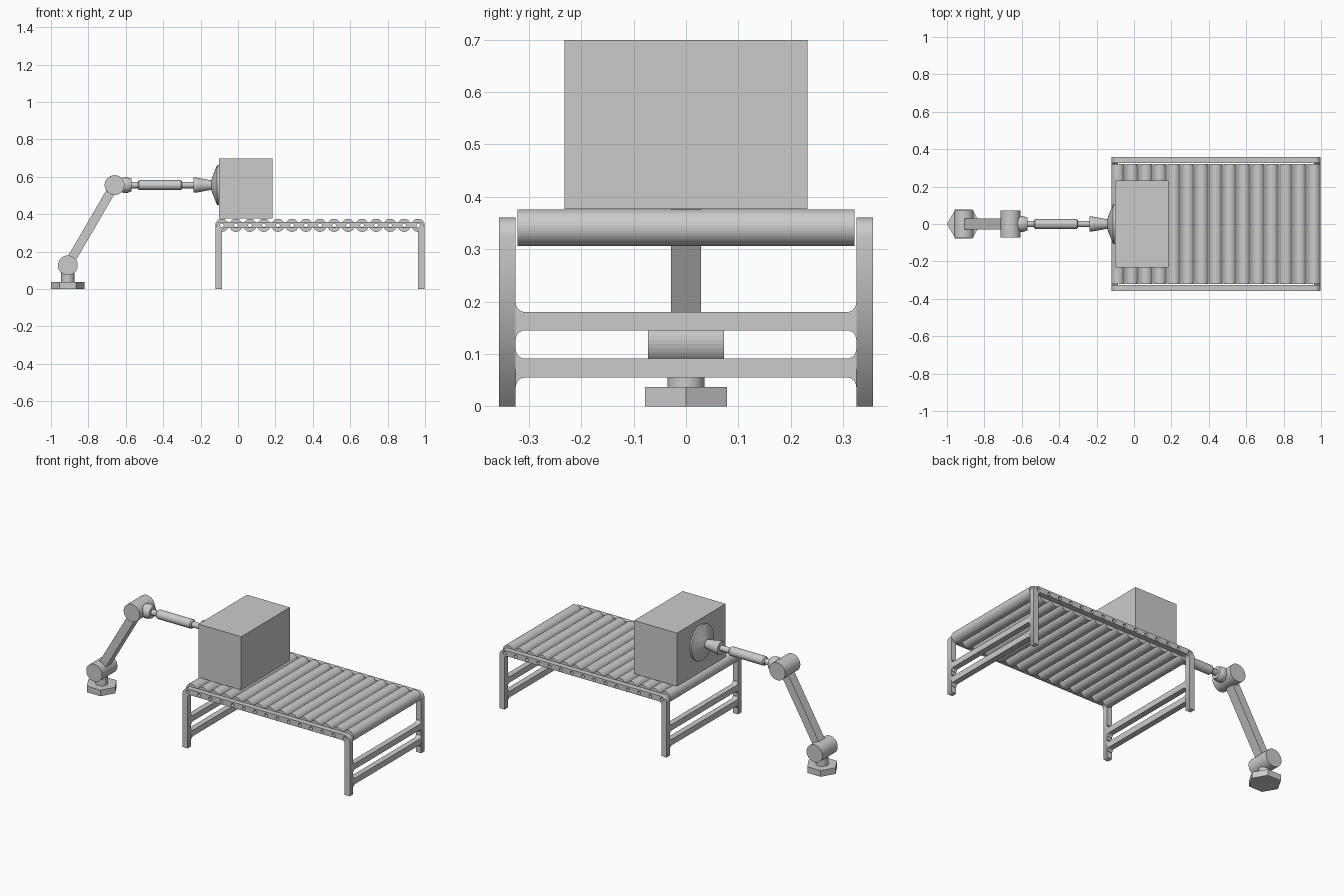
import bpy, bmesh, math
from mathutils import Matrix, Vector

if "Cube" in bpy.data.objects:
    bpy.data.objects.remove(bpy.data.objects["Cube"])

ALONG = {
    'X': Matrix.Rotation(math.pi / 2, 4, 'Y'),
    'Y': Matrix.Rotation(-math.pi / 2, 4, 'X'),
    'Z': Matrix.Identity(4),
}


def finish(bm, name):
    bmesh.ops.recalc_face_normals(bm, faces=bm.faces[:])
    me = bpy.data.meshes.new(name)
    bm.to_mesh(me)
    bm.free()
    ob = bpy.data.objects.new(name, me)
    bpy.context.collection.objects.link(ob)
    return ob


def lathe(name, profile, axis, loc, n=40, hollow=False):
    """Turn (distance along axis, radius) points around an axis."""
    bm = bmesh.new()
    rings = [[bm.verts.new((r * math.cos(2 * math.pi * i / n),
                            r * math.sin(2 * math.pi * i / n), t)) for i in range(n)]
             for t, r in profile]
    pairs = list(zip(rings, rings[1:]))
    if hollow:
        pairs.append((rings[-1], rings[0]))
    else:
        bm.faces.new(rings[0])
        bm.faces.new(rings[-1])
    for a, b in pairs:
        for i in range(n):
            j = (i + 1) % n
            bm.faces.new((a[i], a[j], b[j], b[i]))
    bm.transform(Matrix.Translation(loc) @ ALONG[axis])
    return finish(bm, name)


def box(name, loc, size, rot=Matrix.Identity(4)):
    bm = bmesh.new()
    bmesh.ops.create_cube(bm, size=1)
    bm.transform(Matrix.Translation(loc) @ rot @ Matrix.Diagonal((*size, 1)))
    return finish(bm, name)


def arc(cx, cy, r, a0, a1, n=6):
    return [(cx + r * math.cos(math.radians(a0 + (a1 - a0) * i / n)),
             cy + r * math.sin(math.radians(a0 + (a1 - a0) * i / n))) for i in range(n + 1)]


def plate(name, outlines, depth, loc, rot):
    """Extrude a filled outline; further outlines are holes."""
    cu = bpy.data.curves.new(name, 'CURVE')
    cu.dimensions = '2D'
    cu.fill_mode = 'BOTH'
    cu.extrude = depth / 2
    for pts in outlines:
        sp = cu.splines.new('POLY')
        sp.points.add(len(pts) - 1)
        for p, (x, y) in zip(sp.points, pts):
            p.co = (x, y, 0, 1)
        sp.use_cyclic_u = True
    ob = bpy.data.objects.new(name, cu)
    ob.location, ob.rotation_euler = loc, rot
    bpy.context.collection.objects.link(ob)
    bpy.ops.object.select_all(action='DESELECT')
    ob.select_set(True)
    bpy.context.view_layer.objects.active = ob
    bpy.ops.object.convert(target='MESH')
    return ob


# Conveyor side frames: rounded arch with axle holes
X0, X1, W, TOP = -0.12, 0.997, 0.034, 0.36
Y_IN, Y_OUT, AXLE_Z, HOLE = 0.325, 0.357, 0.341, 0.01
roller_x = [-0.086 + i * (1.049 / 14) for i in range(15)]
R, r = 0.035, 0.018
arch = ([(X0, 0)] + arc(X0 + R, TOP - R, R, 180, 90) + arc(X1 - R, TOP - R, R, 90, 0)
        + [(X1, 0), (X1 - W, 0)]
        + arc(X1 - W - r, TOP - W - r, r, 0, 90) + arc(X0 + W + r, TOP - W - r, r, 90, 180)
        + [(X0 + W, 0)])
holes = [arc(x, AXLE_Z, HOLE, 0, 345, 23) for x in roller_x]
for side, s in (("front", -1), ("back", 1)):
    plate(f"{side}_side_frame", [arch] + holes, Y_OUT - Y_IN,
          (0, s * (Y_IN + Y_OUT) / 2, 0), (math.pi / 2, 0, 0))

# End crossbars with filleted ends
f = 0.018
for end, x in (("left", X0 + W / 2), ("right", X1 - W / 2)):
    for level, z0, z1 in (("lower", 0.055, 0.091), ("upper", 0.145, 0.18)):
        e = Y_IN - f
        bar = (arc(-e, z0 - f, f, 180, 90) + arc(e, z0 - f, f, 90, 0)
               + arc(e, z1 + f, f, 0, -90) + arc(-e, z1 + f, f, 270, 180))
        plate(f"{end}_{level}_crossbar", [bar], W, (x, 0, 0), (math.pi / 2, 0, math.pi / 2))

# Hollow rollers
for i, x in enumerate(roller_x):
    lathe(f"roller_{i + 1}", [(-0.322, HOLE), (-0.322, 0.035), (0.322, 0.035), (0.322, HOLE)],
          'Y', (x, 0, AXLE_Z), hollow=True)

# Carton
box("carton", (0.041, 0, 0.538), (0.286, 0.464, 0.322))

# Arm base, neck and joints
SH, EL = Vector((-0.91, 0, 0.127)), Vector((-0.66, 0, 0.556))
lathe("arm_base", [(0, 0.09), (0.037, 0.09)], 'Z', (SH.x, 0, 0), n=6)
lathe("base_neck", [(0.037, 0.035), (0.1, 0.035)], 'Z', (SH.x, 0, 0))
for name, p in (("shoulder_joint", SH), ("elbow_joint", EL)):
    lathe(name, [(-0.073, 0.053), (0.073, 0.053)], 'Y', p)

# Lower arm
d = EL - SH
box("lower_arm", (SH + EL) / 2, (0.048, 0.057, d.length),
    Matrix.Rotation(math.atan2(d.x, d.z), 4, 'Y'))

# Forearm: socket, piston and rods
lathe("forearm_socket", [(-0.64, 0.03), (-0.61, 0.042), (-0.592, 0.042), (-0.57, 0.034)],
      'X', (0, 0, EL.z))
lathe("piston_rod", [(-0.58, 0.017), (-0.22, 0.017)], 'X', (0, 0, EL.z))
lathe("piston_body", [(-0.535, 0.021), (-0.528, 0.027), (-0.306, 0.027), (-0.299, 0.021)],
      'X', (0, 0, EL.z))

# Suction gripper
lathe("gripper_neck", [(-0.237, 0.04), (-0.222, 0.04), (-0.135, 0.024)], 'X', (0, 0, EL.z))
lathe("suction_cup", [(-0.142, 0.03), (-0.136, 0.046), (-0.112, 0.107), (-0.102, 0.107)],
      'X', (0, 0, EL.z))
